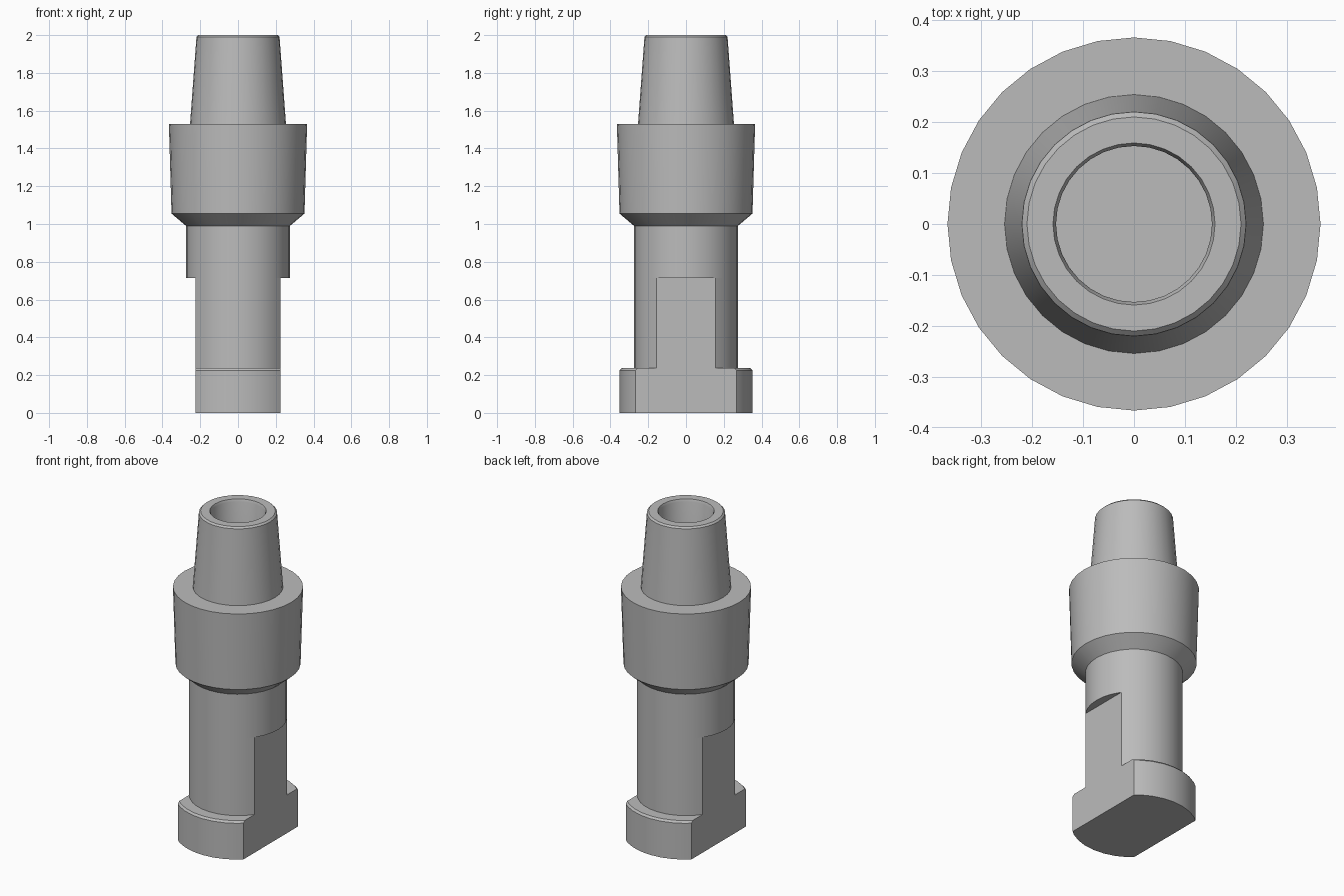
import bpy, bmesh, math
from mathutils import Matrix

if "Cube" in bpy.data.objects:
    bpy.data.objects.remove(bpy.data.objects["Cube"], do_unlink=True)

SIDES = 32
FLAT = 0.225        # half distance between the two wrench flats
SHANK = 0.275       # shank radius
STEP = 0.715        # height where the flats end

steel = bpy.data.materials.new("grey steel")
steel.use_nodes = True
grey = (0.5, 0.5, 0.5, 1)
steel.diffuse_color = grey
bsdf = steel.node_tree.nodes["Principled BSDF"]
bsdf.inputs["Base Color"].default_value = grey


def lathe(name, profile, flats=False):
    """Revolve (radius, z) points around z; optionally slice both x sides flat."""
    bm = bmesh.new()
    verts = [bm.verts.new((r, 0, z)) for r, z in profile]
    edges = [bm.edges.new(pair) for pair in zip(verts, verts[1:])]
    bmesh.ops.spin(bm, geom=verts + edges, axis=(0, 0, 1), cent=(0, 0, 0),
                   angle=math.tau, steps=SIDES)
    bmesh.ops.remove_doubles(bm, verts=bm.verts[:], dist=0.0005)
    if flats:
        for side in (-1, 1):
            cut = bmesh.ops.bisect_plane(
                bm, geom=bm.verts[:] + bm.edges[:] + bm.faces[:],
                plane_co=(side * FLAT, 0, 0), plane_no=(side, 0, 0),
                clear_outer=True)["geom_cut"]
            rim = [e for e in cut if isinstance(e, bmesh.types.BMEdge)]
            bmesh.ops.triangle_fill(bm, edges=rim, use_beauty=True,
                                    normal=(side, 0, 0))
    bmesh.ops.recalc_face_normals(bm, faces=bm.faces[:])
    mesh = bpy.data.meshes.new(name)
    bm.to_mesh(mesh)
    bm.free()
    mesh.materials.append(steel)
    obj = bpy.data.objects.new(name, mesh)
    bpy.context.collection.objects.link(obj)
    bpy.ops.object.select_all(action='DESELECT')
    obj.select_set(True)
    bpy.context.view_layer.objects.active = obj
    bpy.ops.object.shade_smooth_by_angle(angle=math.radians(25))
    return obj


# Foot flange and lower shank, with a flat on each side
lathe("flatted_foot_and_shank", [
    (0, 0), (0.352, 0), (0.352, 0.225), (0.342, 0.237),
    (SHANK, 0.237), (SHANK, STEP), (0, STEP)], flats=True)

# Round upper shank, flared collar, tapered nose and blind bore
lathe("collar_and_hollow_nose", [
    (0, STEP), (SHANK, STEP), (SHANK, 0.99), (0.352, 1.055), (0.366, 1.53),
    (0.254, 1.53), (0.22, 1.99), (0.21, 2),
    (0.159, 2), (0.153, 1.985), (0.153, 1.0), (0, 1.0)])
